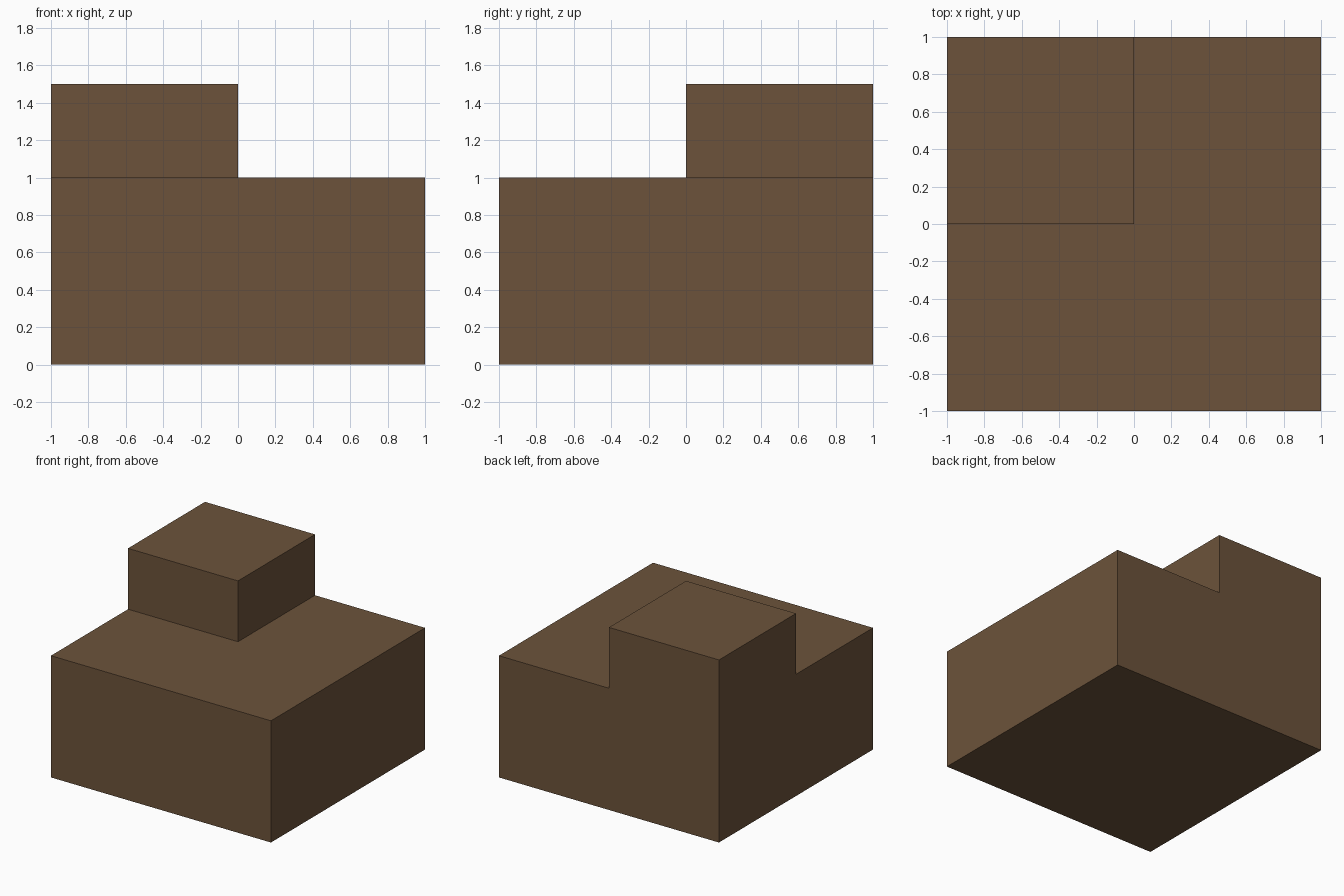
import bpy, bmesh
from mathutils import Matrix, Vector

if "Cube" in bpy.data.objects:
    bpy.data.objects.remove(bpy.data.objects["Cube"])

brown = bpy.data.materials.new("brown")
brown.diffuse_color = (0.150, 0.086, 0.043, 1.0)
brown.use_nodes = True
brown.node_tree.nodes["Principled BSDF"].inputs["Base Color"].default_value = brown.diffuse_color

bm = bmesh.new()

# Base slab, 2 x 2 x 1, standing on the ground
bmesh.ops.create_cube(bm, size=1, matrix=Matrix.Translation((0, 0, 0.5)) @ Matrix.Diagonal((2, 2, 1, 1)))

# Split into quadrants
for normal in ((1, 0, 0), (0, 1, 0)):
    bmesh.ops.bisect_plane(bm, geom=bm.verts[:] + bm.edges[:] + bm.faces[:],
                           plane_co=(0, 0, 0), plane_no=normal)

# Raised block: extrude the back left quadrant of the top
corner = [f for f in bm.faces
          if (f.calc_center_median() - Vector((-0.5, 0.5, 1))).length < 0.01]
raised = bmesh.ops.extrude_discrete_faces(bm, faces=corner)["faces"]
bmesh.ops.translate(bm, verts=raised[0].verts[:], vec=(0, 0, 0.5))

# Merge coplanar faces so the sides have no seams
bmesh.ops.dissolve_limit(bm, angle_limit=0.01, verts=bm.verts[:], edges=bm.edges[:])
bmesh.ops.recalc_face_normals(bm, faces=bm.faces[:])

mesh = bpy.data.meshes.new("stepped_block")
bm.to_mesh(mesh)
bm.free()
mesh.materials.append(brown)
bpy.context.collection.objects.link(bpy.data.objects.new("stepped_block", mesh))
